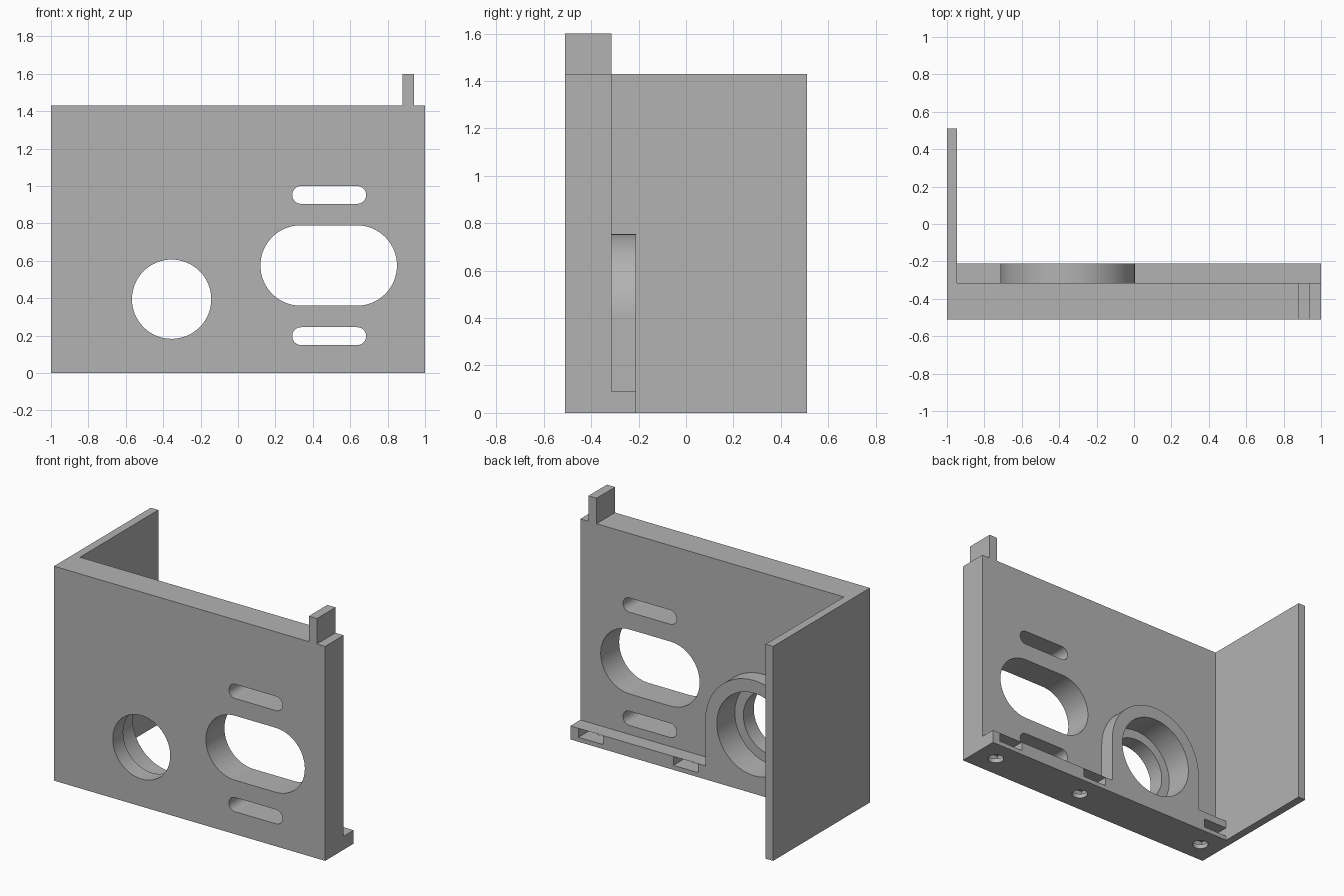
import bpy
import bmesh
from math import sin, cos, pi, radians
from mathutils import Matrix, Vector

default = bpy.data.objects.get("Cube")
if default:
    bpy.data.objects.remove(default, do_unlink=True)

GREY = (0.45, 0.45, 0.45, 1)
grey = bpy.data.materials.new("plain grey")
grey.use_nodes = True
grey.diffuse_color = GREY
grey.node_tree.nodes["Principled BSDF"].inputs["Base Color"].default_value = GREY

FRONT, BACK, LEDGE = -0.51, -0.315, -0.21   # depth planes
WALL_X = -0.945                             # inner face of side wall
TOP = 1.43


def add_object(name, bm):
    bmesh.ops.recalc_face_normals(bm, faces=bm.faces)
    mesh = bpy.data.meshes.new(name)
    bm.to_mesh(mesh)
    bm.free()
    mesh.materials.append(grey)
    obj = bpy.data.objects.new(name, mesh)
    bpy.context.collection.objects.link(obj)
    return obj


def box(name, x, y, z):
    bm = bmesh.new()
    bmesh.ops.create_cube(bm, size=1)
    size = Vector((x[1] - x[0], y[1] - y[0], z[1] - z[0]))
    centre = Vector((sum(x), sum(y), sum(z))) / 2
    bm.transform(Matrix.Translation(centre) @ Matrix.Diagonal(size).to_4x4())
    return add_object(name, bm)


def prism(name, outline, y0, y1):
    """Extrude an x-z outline along y."""
    bm = bmesh.new()
    face = bm.faces.new([bm.verts.new((x, y0, z)) for x, z in outline])
    new = bmesh.ops.extrude_face_region(bm, geom=[face])["geom"]
    verts = [v for v in new if isinstance(v, bmesh.types.BMVert)]
    bmesh.ops.translate(bm, verts=verts, vec=(0, y1 - y0, 0))
    return add_object(name, bm)


def arc(cx, cz, r, start, sweep, n):
    return [(cx + r * cos(start + sweep * i / n), cz + r * sin(start + sweep * i / n))
            for i in range(n + 1)]


def circle(cx, cz, r):
    return arc(cx, cz, r, 0, 2 * pi, 64)[:-1]


def stadium(x0, x1, z0, z1):
    r, cz = (z1 - z0) / 2, (z0 + z1) / 2
    return (arc(x1 - r, cz, r, -pi / 2, pi, 32)
            + arc(x0 + r, cz, r, pi / 2, pi, 32))


def upright_cylinder(name, x, y, r, z0, z1):
    bm = bmesh.new()
    bmesh.ops.create_cone(bm, cap_ends=True, segments=40, radius1=r, radius2=r, depth=z1 - z0)
    bm.transform(Matrix.Translation((x, y, (z0 + z1) / 2)))
    return add_object(name, bm)


def combine(target, tool, operation):
    mod = target.modifiers.new(operation.title(), "BOOLEAN")
    mod.operation, mod.solver, mod.object = operation, "EXACT", tool
    bpy.context.view_layer.objects.active = target
    bpy.ops.object.modifier_apply(modifier=mod.name)
    bpy.data.objects.remove(tool, do_unlink=True)


# Front panel, side wall, top tab
bracket = box("mounting_bracket", (-1, 1), (FRONT, BACK), (0, TOP))
bore_x, bore_z, boss_r = -0.355, 0.395, 0.36
arch = arc(bore_x, bore_z, boss_r, 0, pi, 48) + [(bore_x - boss_r, 0), (bore_x + boss_r, 0)]
parts = [
    box("side_wall", (-1, WALL_X), (FRONT, 0.51), (0, TOP)),
    box("top_tab", (0.88, 0.94), (FRONT, BACK), (TOP - 0.1, 1.6)),
    # Rear foot ledge and bearing boss
    box("foot_ledge", (bore_x, 1), (BACK - 0.05, LEDGE), (0, 0.09)),
    box("corner_ledge", (WALL_X - 0.02, bore_x), (BACK - 0.05, LEDGE), (0, 0.14)),
    prism("bearing_boss", arch, BACK - 0.05, LEDGE),
]
for part in parts:
    combine(bracket, part, "UNION")

# Windows through the panel and the stepped bore
cutters = [
    prism("large_window", stadium(0.12, 0.85, 0.36, 0.79), -0.7, 0),
    prism("upper_slot", stadium(0.29, 0.685, 0.905, 1.0), -0.7, 0),
    prism("lower_slot", stadium(0.29, 0.685, 0.15, 0.245), -0.7, 0),
    prism("bore", circle(bore_x, bore_z, 0.212), -0.7, 0),
    prism("counterbore", circle(bore_x, bore_z, 0.275), -0.40, 0),
]
# Nut pockets with vertical screw holes
for x in (-0.855, 0.15, 0.85):
    cutters.append(box("nut_pocket", (x - 0.09, x + 0.09), (-0.45, -0.15), (0.03, 0.09)))
    cutters.append(upright_cylinder("screw_hole", x, -0.36, 0.05, -0.1, 0.06))
for cutter in cutters:
    combine(bracket, cutter, "DIFFERENCE")

# Smooth curved walls, crisp edges
bpy.ops.object.select_all(action="DESELECT")
bracket.select_set(True)
bpy.context.view_layer.objects.active = bracket
bpy.ops.object.shade_smooth_by_angle(angle=radians(30))
